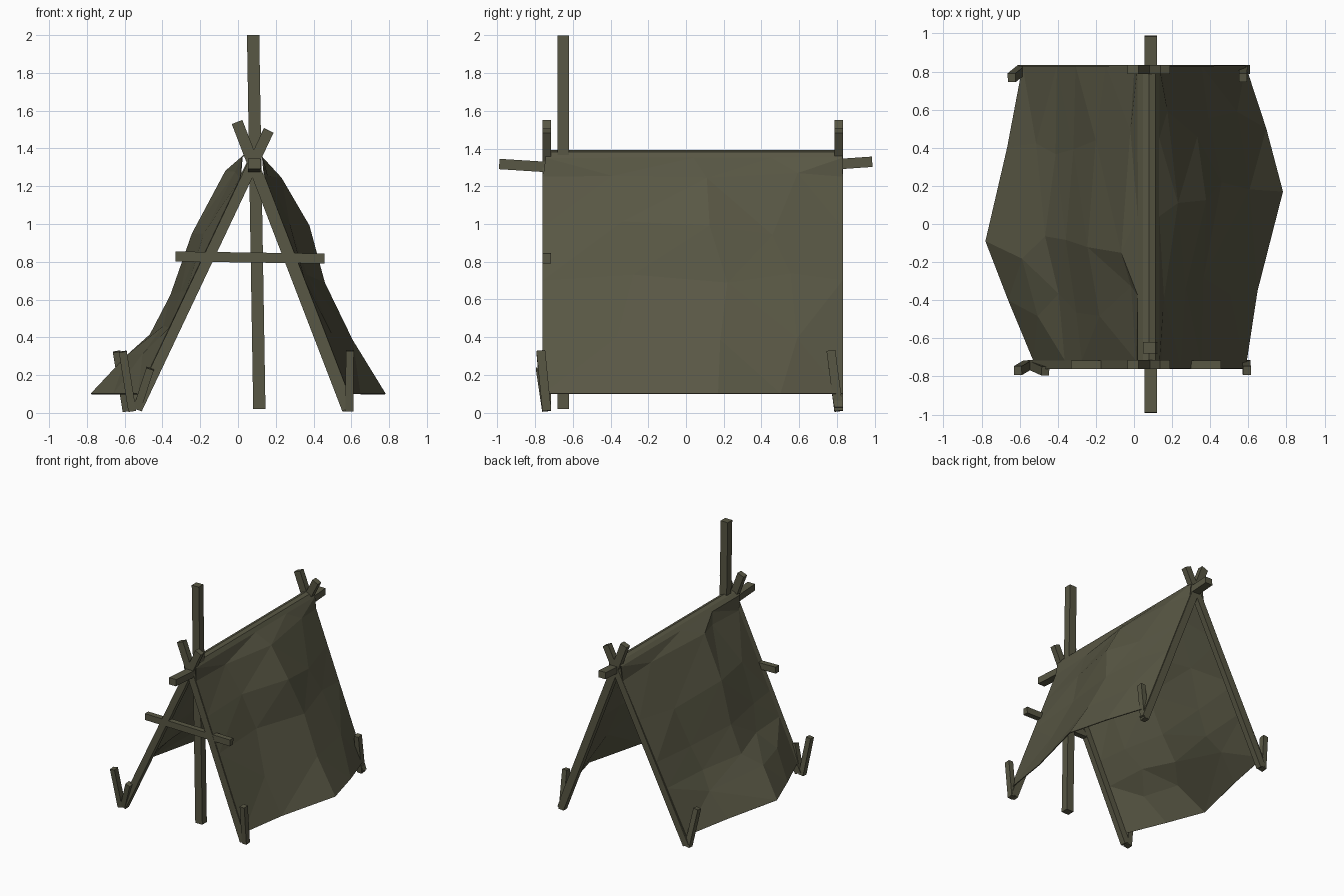
import bpy, bmesh, random
from mathutils import Vector, Matrix

if "Cube" in bpy.data.objects:
    bpy.data.objects.remove(bpy.data.objects["Cube"])

random.seed(4)
mat = bpy.data.materials.new("olive drab")
mat.diffuse_color = (0.098, 0.095, 0.058, 1)
mat.use_nodes = True
mat.node_tree.nodes["Principled BSDF"].inputs["Base Color"].default_value = mat.diffuse_color


def finish(name, bm):
    bmesh.ops.recalc_face_normals(bm, faces=bm.faces)
    me = bpy.data.meshes.new(name)
    bm.to_mesh(me)
    bm.free()
    me.materials.append(mat)
    ob = bpy.data.objects.new(name, me)
    bpy.context.collection.objects.link(ob)
    return ob


def bar(name, a, b, w, d, ref=(0, 1, 0)):
    """Square-cut timber from a to b; d is its size along ref, w across it."""
    a, b = Vector(a), Vector(b)
    z = (b - a).normalized()
    x = Vector(ref).cross(z).normalized()
    y = z.cross(x)
    m = Matrix((x * w, y * d, z * (b - a).length)).transposed().to_4x4()
    m.translation = (a + b) / 2
    bm = bmesh.new()
    bmesh.ops.create_cube(bm, size=1, matrix=m)
    return finish(name, bm)


# Upright pole, ridge pole (slightly bowed) and cross bar
bar("upright_pole", (0.113, -0.65, 0.02), (0.08, -0.65, 2.0), 0.065, 0.06)
ridge = [(-0.99, 1.318), (-0.72, 1.301), (0.80, 1.317), (0.987, 1.33)]
for i in range(3):
    (y0, z0), (y1, z1) = ridge[i], ridge[i + 1]
    bar("ridge_pole_%d" % i, (0.087, y0, z0), (0.087, y1, z1), 0.066, 0.055, (0, 0, 1))
bar("cross_bar", (-0.33, -0.738, 0.828), (0.457, -0.738, 0.817), 0.053, 0.045)

# Crossed A-frame poles at both ends
for end, y, xl in (("front", -0.738, -0.535), ("back", 0.81, -0.58)):
    bar(end + "_left_pole", (xl, y, 0.02), (0.163, y, 1.495), 0.056, 0.047)
    bar(end + "_right_pole", (0.58, y, 0.02), (-0.005, y, 1.54), 0.06, 0.047)

# Leaning pegs at the feet
pegs = {
    "front_left_peg": ((-0.56, -0.74, 0.01), (-0.61, -0.77, 0.325)),
    "front_left_short_peg": ((-0.535, -0.74, 0.02), (-0.465, -0.772, 0.235)),
    "front_right_peg": ((0.59, -0.738, 0.01), (0.592, -0.77, 0.33)),
    "back_left_peg": ((-0.59, 0.81, 0.01), (-0.642, 0.768, 0.325)),
    "back_right_peg": ((0.575, 0.81, 0.01), (0.572, 0.768, 0.33)),
}
for n, (a, b) in pegs.items():
    bar(n, a, b, 0.042, 0.047)

# Canvas: per side (height, outward bulge) profile, scaled by row weights;
# the end rows rest on the outer faces of the A-frame poles
left_prof = [(0.10, 0.285), (0.28, 0.19), (0.45, 0.12), (0.64, 0.11), (0.95, 0.15), (1.24, 0.13)]
right_prof = [(1.25, 0.12), (0.98, 0.17), (0.70, 0.135), (0.40, 0.165), (0.10, 0.23)]
left_y = [-0.715, -0.40, -0.09, 0.40, 0.83]
right_y = [-0.758, -0.35, 0.17, 0.50, 0.83]
left_w = [0.0, 0.58, 1.0, 0.60, 0.0]
right_w = [0.0, 0.42, 1.0, 0.62, 0.0]
crest = [(0.022, 1.355), (0.05, 1.38), (0.08, 1.39), (0.11, 1.38), (0.13, 1.35)]
bm = bmesh.new()
rows = []
for r in range(5):
    inner = 0 < r < 4
    foot = -0.06 if r == 4 else 0      # back left corner reaches further out
    edge = 0 if inner else 0.034
    row = []
    for i, (z, o) in enumerate(left_prof):
        j = 0.1 if inner and i > 0 else 0
        dz = random.uniform(-0.4, 0.4) * j
        row.append((-0.54 + 0.473 * (z + dz) - o * left_w[r] + foot * (1 - z / 1.4) - edge,
                    left_y[r] + random.uniform(-1, 1) * j, z + dz))
    for x, z in crest:
        row.append((x, (left_y[r] - 0.015 * (r == 0) + right_y[r]) / 2, z))
    for i, (z, o) in enumerate(right_prof):
        j = 0.1 if inner and i < 4 else 0
        dz = random.uniform(-0.4, 0.4) * j
        row.append((0.588 - 0.386 * (z + dz) + o * right_w[r] + edge,
                    right_y[r] + random.uniform(-1, 1) * j, z + dz))
    rows.append([bm.verts.new(p) for p in row])
for r in range(4):
    for c in range(len(rows[0]) - 1):
        bm.faces.new((rows[r][c], rows[r + 1][c], rows[r + 1][c + 1], rows[r][c + 1]))
bmesh.ops.triangulate(bm, faces=bm.faces[:])
canvas = finish("canvas", bm)
sol = canvas.modifiers.new("cloth thickness", 'SOLIDIFY')
sol.thickness = 0.006
sol.offset = 0
